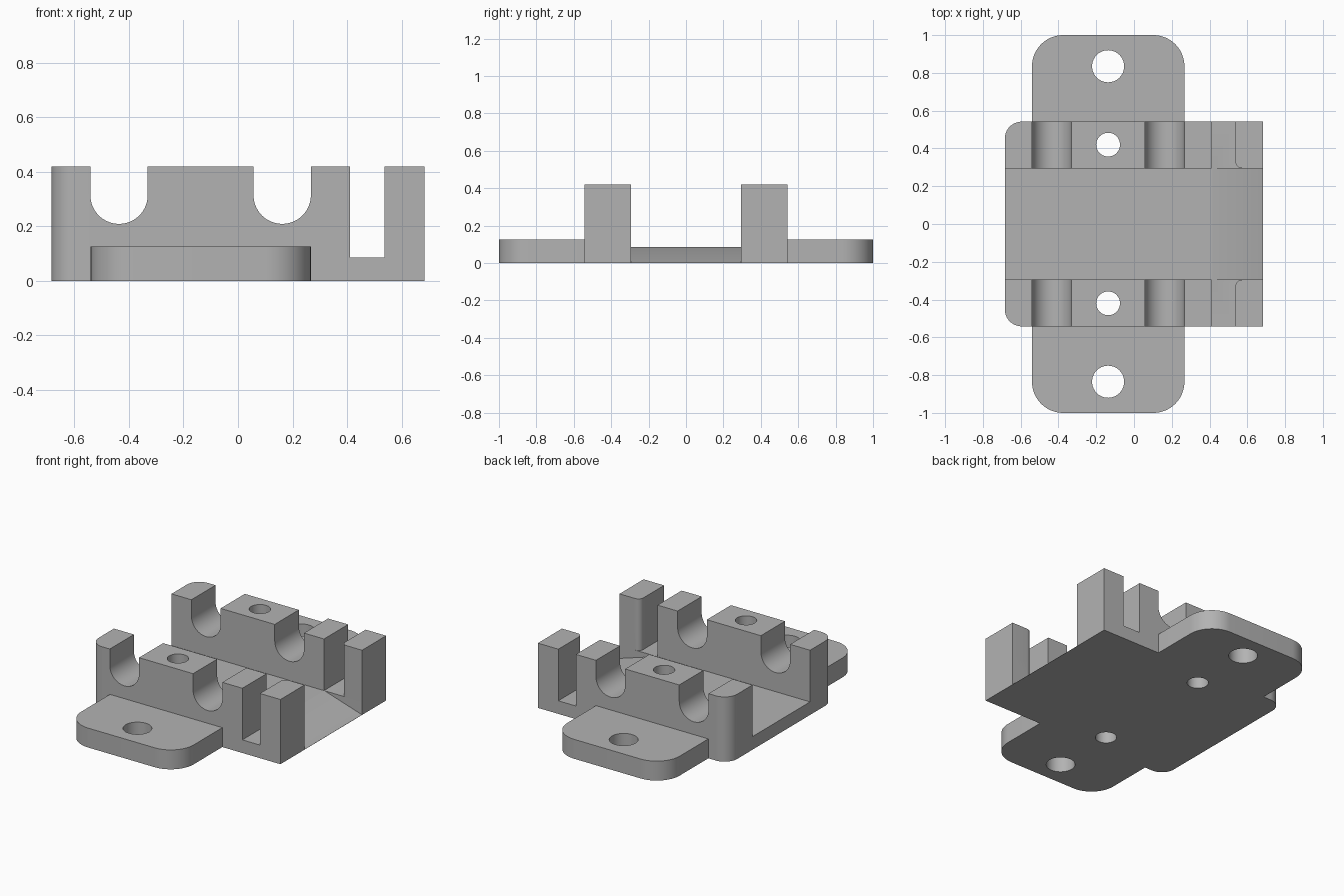
import bpy, bmesh
from math import sin, cos, pi, radians
from mathutils import Vector

cube = bpy.data.objects.get("Cube")
if cube:
    bpy.data.objects.remove(cube, do_unlink=True)

grey = bpy.data.materials.new("plain grey")
grey.use_nodes = True
COLOUR = (0.45, 0.45, 0.45, 1)
grey.diffuse_color = COLOUR
grey.node_tree.nodes["Principled BSDF"].inputs["Base Color"].default_value = COLOUR


def arc(cx, cy, r, a0, a1, n=16):
    """Points on an arc, angles in degrees."""
    angles = [radians(a0 + (a1 - a0) * i / n) for i in range(n + 1)]
    return [(cx + r * cos(a), cy + r * sin(a)) for a in angles]


def prism(name, outline, lo, hi, upright=False):
    """Extrude an outline along z, or an x-z outline along y when upright."""
    bm = bmesh.new()
    place = (lambda p: (p[0], lo, p[1])) if upright else (lambda p: (p[0], p[1], lo))
    face = bm.faces.new([bm.verts.new(place(p)) for p in outline])
    moved = bmesh.ops.extrude_face_region(bm, geom=[face])["geom"]
    step = Vector((0, hi - lo, 0)) if upright else Vector((0, 0, hi - lo))
    bmesh.ops.translate(bm, vec=step, verts=[v for v in moved if isinstance(v, bmesh.types.BMVert)])
    bmesh.ops.recalc_face_normals(bm, faces=bm.faces)
    mesh = bpy.data.meshes.new(name)
    bm.to_mesh(mesh)
    bm.free()
    mesh.materials.append(grey)
    obj = bpy.data.objects.new(name, mesh)
    bpy.context.collection.objects.link(obj)
    return obj


def combine(target, tool, operation="DIFFERENCE"):
    """Apply a boolean and discard the tool."""
    tool.hide_render = True
    mod = target.modifiers.new("cut", "BOOLEAN")
    mod.operation, mod.solver, mod.object = operation, "EXACT", tool
    bpy.context.view_layer.objects.active = target
    bpy.ops.object.modifier_apply(modifier=mod.name)
    bpy.data.objects.remove(tool, do_unlink=True)


def mirrored(half):
    """Close a half outline by mirroring it across y = 0."""
    return half + [(x, -y) for x, y in reversed(half)]


END, SIDE, INNER, TOP, FLOOR = 0.684, 0.542, 0.295, 0.42, 0.085
TAB_L, TAB_R, MID = -0.54, 0.267, -0.137

# Main block with two rounded corners on one end
r = 0.09
body = prism("bearing_block",
             mirrored([(END, SIDE)] + arc(r - END, SIDE - r, r, 90, 180)), 0, TOP)

# Mounting tabs at front and back
r = 0.165
tabs = prism("mounting_tabs", mirrored(arc(TAB_R - r, 1 - r, r, 0, 90)
                                       + arc(TAB_L + r, 1 - r, r, 90, 180)), 0, 0.126)
combine(body, tabs, "UNION")

# Central channel crossed by a narrow slot, with rounded inner post corners
r = 0.035
channel = mirrored([(1, INNER)] + arc(0.537 + r, INNER + r, r, 270, 180, 8)
                   + [(0.537, 2), (0.411, 2), (0.411, INNER), (-1, INNER)])
combine(body, prism("channel_cutter", channel, FLOOR, 1))

# Ramp running down to the open end of the channel
ramp = [(0.415, FLOOR), (END, 0.001), (1, 0.001), (1, 0.2), (0.415, 0.2)]
combine(body, prism("ramp_cutter", ramp, -INNER, INNER, True))

# Round-bottomed cradles across both walls
r = 0.105
for x in (-0.436, 0.162):
    cradle = [(x + r, 1), (x - r, 1)] + arc(x, 0.314, r, 180, 360, 32)
    combine(body, prism("cradle_cutter", cradle, -0.7, 0.7, True))

# Bolt holes through the walls and tabs
for y, r in ((0.42, 0.063), (0.835, 0.085)):
    for side in (-1, 1):
        hole = arc(MID, side * y, r, 0, 360, 40)[:-1]
        combine(body, prism("hole_cutter", hole, -1, 1))

bpy.ops.object.select_all(action="DESELECT")
body.select_set(True)
bpy.context.view_layer.objects.active = body
bpy.ops.object.shade_smooth_by_angle(angle=radians(30))
